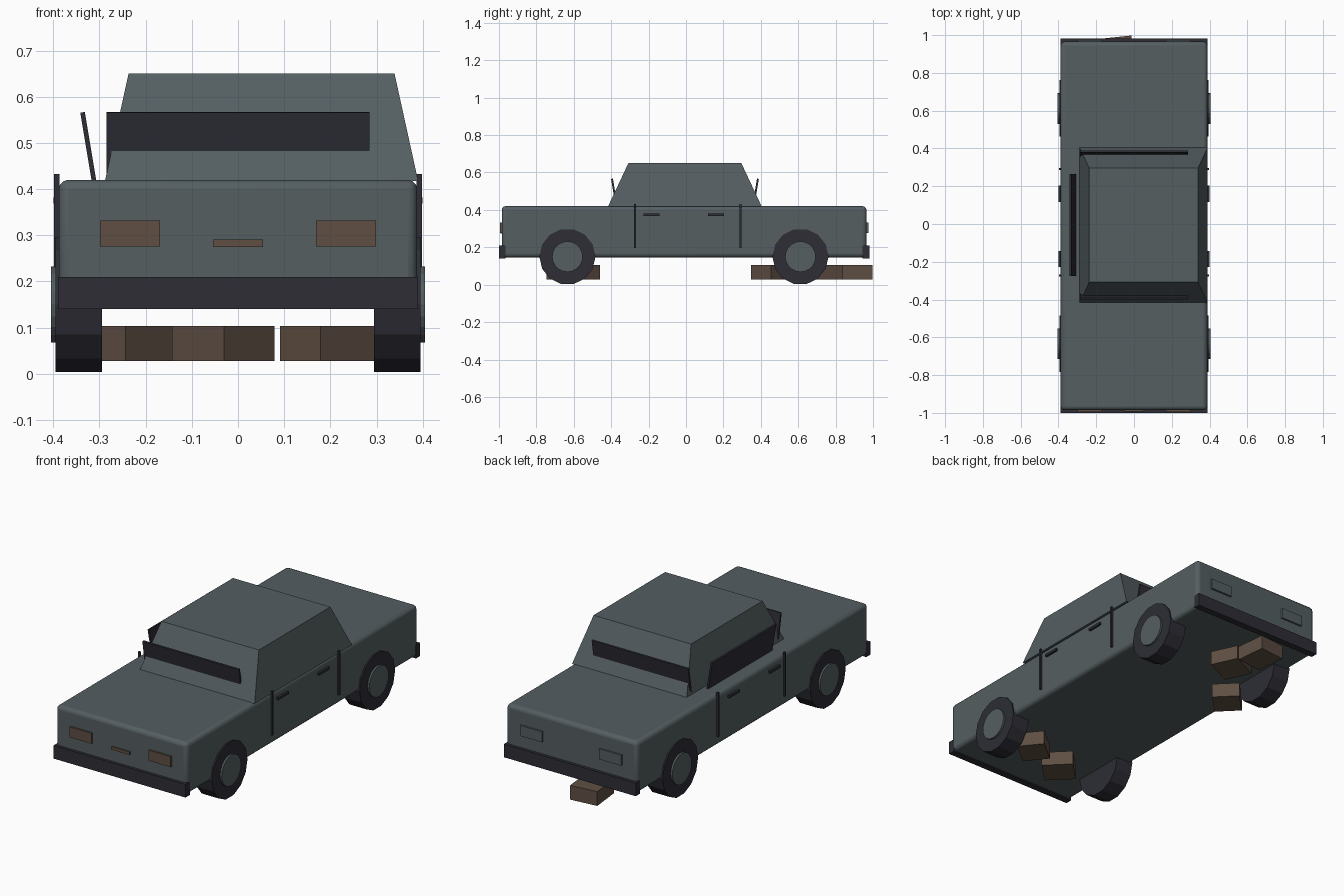
import bpy, bmesh, math
from mathutils import Matrix, Vector

cube = bpy.data.objects.get("Cube")
if cube:
    bpy.data.objects.remove(cube, do_unlink=True)


def material(name, rgb):
    m = bpy.data.materials.new(name)
    m.use_nodes = True
    m.diffuse_color = (*rgb, 1)
    m.node_tree.nodes["Principled BSDF"].inputs["Base Color"].default_value = (*rgb, 1)
    return m


paint = material("slate_paint", (0.089, 0.112, 0.120))
dark = material("dark_trim", (0.026, 0.026, 0.036))
brown = material("dull_brown", (0.115, 0.078, 0.057))


def finish(bm, name, mat):
    mesh = bpy.data.meshes.new(name)
    bm.to_mesh(mesh)
    bm.free()
    mesh.materials.append(mat)
    ob = bpy.data.objects.new(name, mesh)
    bpy.context.collection.objects.link(ob)
    return ob


def box(name, mat, centre, size, turn=0, axis='Z'):
    bm = bmesh.new()
    place = (Matrix.Translation(centre) @ Matrix.Rotation(turn, 4, axis)
             @ Matrix.Diagonal((*size, 1)))
    bmesh.ops.create_cube(bm, size=1, matrix=place)
    return finish(bm, name, mat)


def disc(name, mat, centre, radius, width, sides):
    bm = bmesh.new()
    place = Matrix.Translation(centre) @ Matrix.Rotation(math.pi / 2, 4, 'Y')
    bmesh.ops.create_cone(bm, cap_ends=True, segments=sides, radius1=radius,
                          radius2=radius, depth=width, matrix=place)
    return finish(bm, name, mat)


# Body with softly rounded edges
body = box("body", paint, (0, -0.01, 0.283), (0.776, 1.95, 0.274))
bevel = body.modifiers.new("rounded_edges", 'BEVEL')
bevel.width = 0.02
bevel.segments = 3
bpy.context.view_layer.objects.active = body
body.select_set(True)
bpy.ops.object.shade_smooth_by_angle(angle=math.radians(40))

# Tapered cabin, set toward the left side
bm = bmesh.new()
bmesh.ops.create_cube(bm, size=1)
for v in bm.verts:
    top = v.co.z > 0
    v.co = Vector((0.051 + v.co.x * (0.576 if top else 0.678),
                   -0.006 + v.co.y * (0.604 if top else 0.822),
                   0.65 if top else 0.418))
finish(bm, "cabin", paint)

# Leaning window panels
lean = 0.165
box("front_window", dark, (0, -0.382, 0.485), (0.57, 0.01, 0.165), lean, 'X')
box("rear_window", dark, (0, 0.371, 0.485), (0.57, 0.01, 0.165), -lean, 'X')
for side, label in ((-1, "right"), (1, "left")):
    box(label + "_window", dark, (side * 0.323, -0.005, 0.485),
        (0.01, 0.54, 0.165), side * lean, 'Y')

# Bumpers
for y, label in ((-0.982, "front"), (0.963, "rear")):
    box(label + "_bumper", dark, (0, y, 0.175), (0.78, 0.036, 0.07))

# Lamps and grille
for side, label in ((-1, "right"), (1, "left")):
    box(label + "_headlight", brown, (side * 0.234, -0.985, 0.304), (0.13, 0.02, 0.056))
    box(label + "_taillight", paint, (side * 0.234, 0.965, 0.304), (0.13, 0.02, 0.056))
box("grille", brown, (0, -0.985, 0.283), (0.108, 0.016, 0.016))

# Wheels, hubs, door seams and handles on both sides
for side, label in ((-1, "right"), (1, "left")):
    for y, end in ((-0.634, "front"), (0.612, "rear")):
        disc(f"{end}_{label}_wheel", dark, (side * 0.345, y, 0.15), 0.15, 0.1, 14)
        disc(f"{end}_{label}_hub", paint, (side * 0.355, y, 0.15), 0.082, 0.1, 20)
    for y, end in ((-0.272, "front"), (0.291, "rear")):
        box(f"{end}_{label}_seam", dark, (side * 0.392, y, 0.315), (0.012, 0.01, 0.235))
    for y, end in ((-0.185, "front"), (0.16, "rear")):
        box(f"{end}_{label}_handle", dark, (side * 0.392, y, 0.375), (0.016, 0.085, 0.013))

# Loose blocks under the car: x, y, width, depth, turn in degrees
blocks = ((0.195, -0.563, 0.155, 0.14, 39),
          (-0.032, -0.635, 0.155, 0.16, 45),
          (-0.24, 0.45, 0.15, 0.14, 45),
          (-0.03, 0.735, 0.17, 0.15, 25),
          (-0.08, 0.908, 0.15, 0.165, 6))
for i, (x, y, w, d, turn) in enumerate(blocks):
    box(f"block_{i + 1}", brown, (x, y, 0.066), (w, d, 0.076), math.radians(turn))
